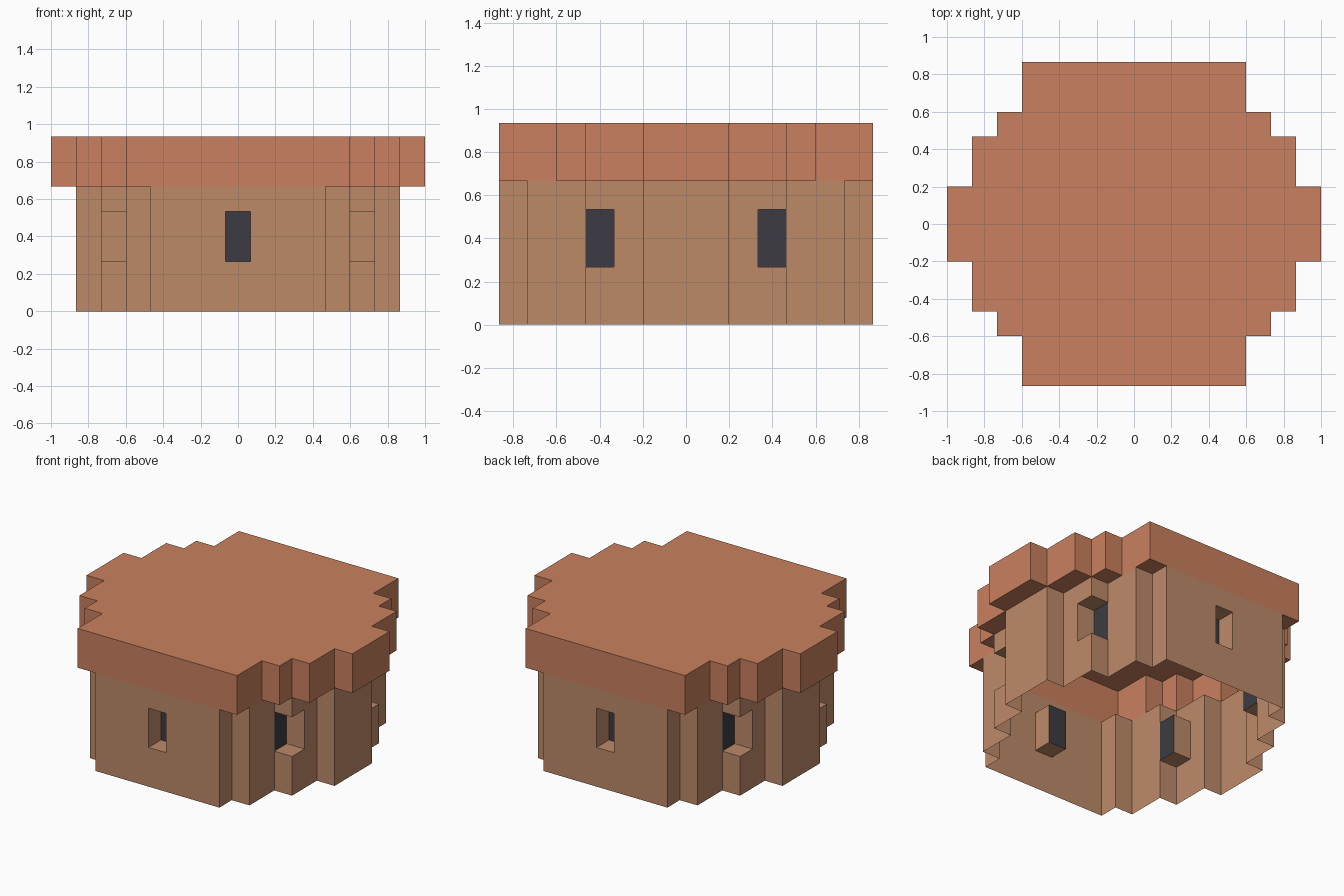
import bpy
import bmesh

if "Cube" in bpy.data.objects:
    bpy.data.objects.remove(bpy.data.objects["Cube"])

U = 1 / 15  # the whole hut sits on this grid step


def material(name, rgb):
    def lin(c):
        c /= 255
        return c / 12.92 if c <= 0.04045 else ((c + 0.055) / 1.055) ** 2.4
    m = bpy.data.materials.new(name)
    m.diffuse_color = (*[lin(c) for c in rgb], 1)
    m.use_nodes = True
    m.node_tree.nodes["Principled BSDF"].inputs["Base Color"].default_value = m.diffuse_color
    return m


def add_face(bm, pts):
    bm.faces.new([bm.verts.new((x * U, y * U, z * U)) for x, y, z in pts])


def strip(bm, path, z0, z1, skip=()):
    """Upright outward faces along a quarter outline running from +y round to +x."""
    for i, ((ax, ay), (bx, by)) in enumerate(zip(path, path[1:])):
        if i not in skip:
            add_face(bm, [(bx, by, z0), (ax, ay, z0), (ax, ay, z1), (bx, by, z1)])


def ledge(bm, x0, x1, y0, y1, z, up):
    pts = [(x0, y0, z), (x1, y0, z), (x1, y1, z), (x0, y1, z)]
    add_face(bm, pts if up else pts[::-1])


def finish(bm, name, mat):
    """Weld the quarter and mirror it across x and y."""
    bmesh.ops.remove_doubles(bm, verts=bm.verts, dist=1e-5)
    mesh = bpy.data.meshes.new(name)
    bm.to_mesh(mesh)
    bm.free()
    mesh.materials.append(mat)
    ob = bpy.data.objects.new(name, mesh)
    bpy.context.collection.objects.link(ob)
    mod = ob.modifiers.new("mirror", 'MIRROR')
    mod.use_axis = (True, True, False)
    mod.merge_threshold = 1e-4


clay = material("roof clay", (201, 128, 94))
plaster = material("wall plaster", (190, 138, 105))
glass = material("dark window", (60, 59, 66))

# Quarter outlines in grid steps
wall_path = [(0, 13), (7, 13), (7, 11), (9, 11), (9, 7), (11, 7), (11, 3), (13, 3), (13, 0)]
window_path = [(0, 11), (1, 11), (1, 13), (7, 13), (7, 11), (9, 11), (9, 7), (9, 5),
               (11, 5), (11, 3), (13, 3), (13, 0)]
roof_path = [(0, 13), (9, 13), (9, 9), (11, 9), (11, 7), (13, 7), (13, 3), (15, 3), (15, 0)]
PANES = (0, 6)                               # segments of window_path that are dark
RECESSES = [(0, 1, 11, 13), (9, 11, 5, 7)]   # plan of the window recesses
OVERHANGS = [(13, 15, 0, 3), (11, 13, 3, 7), (9, 11, 7, 9), (7, 9, 11, 13)]

# Walls: plain band, band with window recesses, plain band
bm = bmesh.new()
strip(bm, wall_path, 0, 4)
strip(bm, window_path, 4, 8, skip=PANES)
strip(bm, wall_path, 8, 10)
for r in RECESSES:
    ledge(bm, *r, 4, True)    # sill
    ledge(bm, *r, 8, False)   # lintel
finish(bm, "walls", plaster)

# Window panes at the back of the recesses
bm = bmesh.new()
for i in PANES:
    strip(bm, window_path[i:i + 2], 4, 8)
finish(bm, "window_panes", glass)

# Roof: rim, flat top and the underside of the overhang
bm = bmesh.new()
strip(bm, roof_path, 10, 14)
add_face(bm, [(x, y, 14) for x, y in [(0, 0)] + roof_path[::-1]])
for r in OVERHANGS:
    ledge(bm, *r, 10, False)
finish(bm, "roof", clay)
